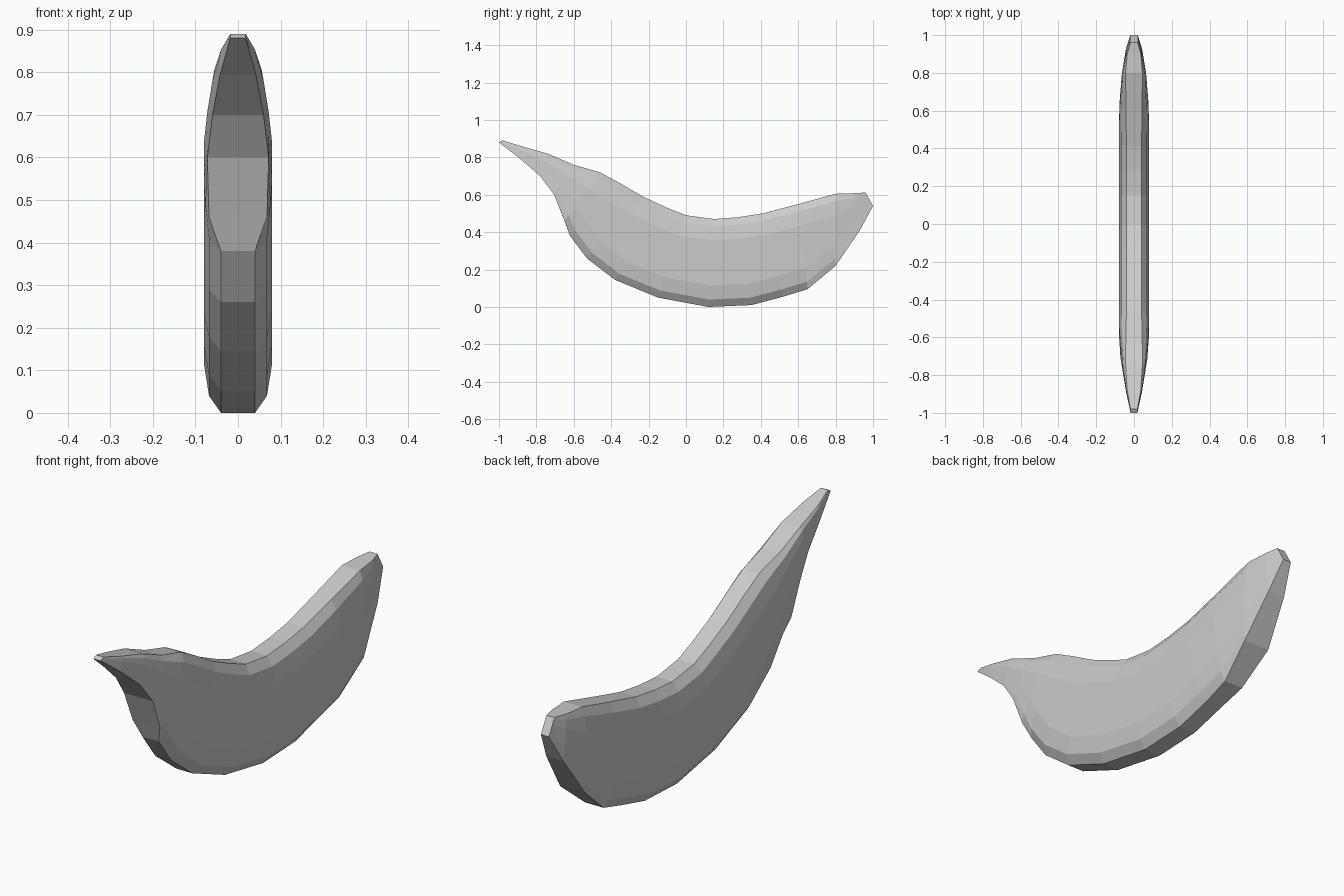
import bpy, bmesh
from mathutils import Vector

if "Cube" in bpy.data.objects:
    bpy.data.objects.remove(bpy.data.objects["Cube"])

# Stations along the fruit: top y, z, bottom y, z, half width, top bevel, bottom bevel
STATIONS = [
    (-0.98, 0.89, -1.0, 0.88, 0.018, 0, 0),
    (-0.88, 0.86, -0.89, 0.795, 0.042, .3, 0),
    (-0.74, 0.82, -0.78, 0.70, 0.06, .5, 0),
    (-0.60, 0.76, -0.705, 0.60, 0.072, .8, 0),
    (-0.46, 0.72, -0.65, 0.46, 0.08, 1, .3),
    (-0.35, 0.66, -0.62, 0.38, 0.08, 1, 1),
    (-0.23, 0.59, -0.53, 0.26, 0.08, 1, 1),
    (-0.10, 0.53, -0.38, 0.145, 0.08, 1, 1),
    (0.00, 0.49, -0.15, 0.05, 0.08, 1, 1),
    (0.15, 0.47, 0.12, 0.0, 0.08, 1, 1),
    (0.28, 0.48, 0.35, 0.01, 0.08, 1, 1),
    (0.41, 0.50, 0.52, 0.055, 0.08, 1, 1),
    (0.60, 0.55, 0.65, 0.095, 0.077, .9, .8),
    (0.80, 0.605, 0.80, 0.22, 0.064, .6, 0),
    (0.90, 0.608, 0.93, 0.41, 0.042, .3, 0),
    (0.96, 0.612, 1.0, 0.54, 0.02, 0, 0),
]


def section(ty, tz, by, bz, w, kt, kb):
    """Twelve-sided slab section with bevelled top and bottom edges."""
    top, bottom = Vector((0, ty, tz)), Vector((0, by, bz))
    height = (bottom - top).length
    axis = (bottom - top).normalized()
    s = min(1, height / 0.35)
    side = []
    for inset, depth in ((.5, 0), (.15, .04), (0, .115)):
        side.append((w * (1 - inset * kt), depth * s))
    for inset, depth in ((0, .115), (.15, .04), (.5, 0)):
        side.append((w * (1 - inset * kb), height - depth * s))
    right = [top + axis * d + Vector((x, 0, 0)) for x, d in side]
    left = [Vector((-p.x, p.y, p.z)) for p in reversed(right)]
    return right + left


# Loft the sections into one closed body
bm = bmesh.new()
rings = [[bm.verts.new(p) for p in section(*st)] for st in STATIONS]
for a, b in zip(rings, rings[1:]):
    n = len(a)
    for i in range(n):
        j = (i + 1) % n
        bm.faces.new((a[i], a[j], b[j], b[i]))
bm.faces.new(rings[0])
bm.faces.new(rings[-1])
bmesh.ops.recalc_face_normals(bm, faces=bm.faces)

mesh = bpy.data.meshes.new("banana")
bm.to_mesh(mesh)
bm.free()
banana = bpy.data.objects.new("banana", mesh)
bpy.context.collection.objects.link(banana)
